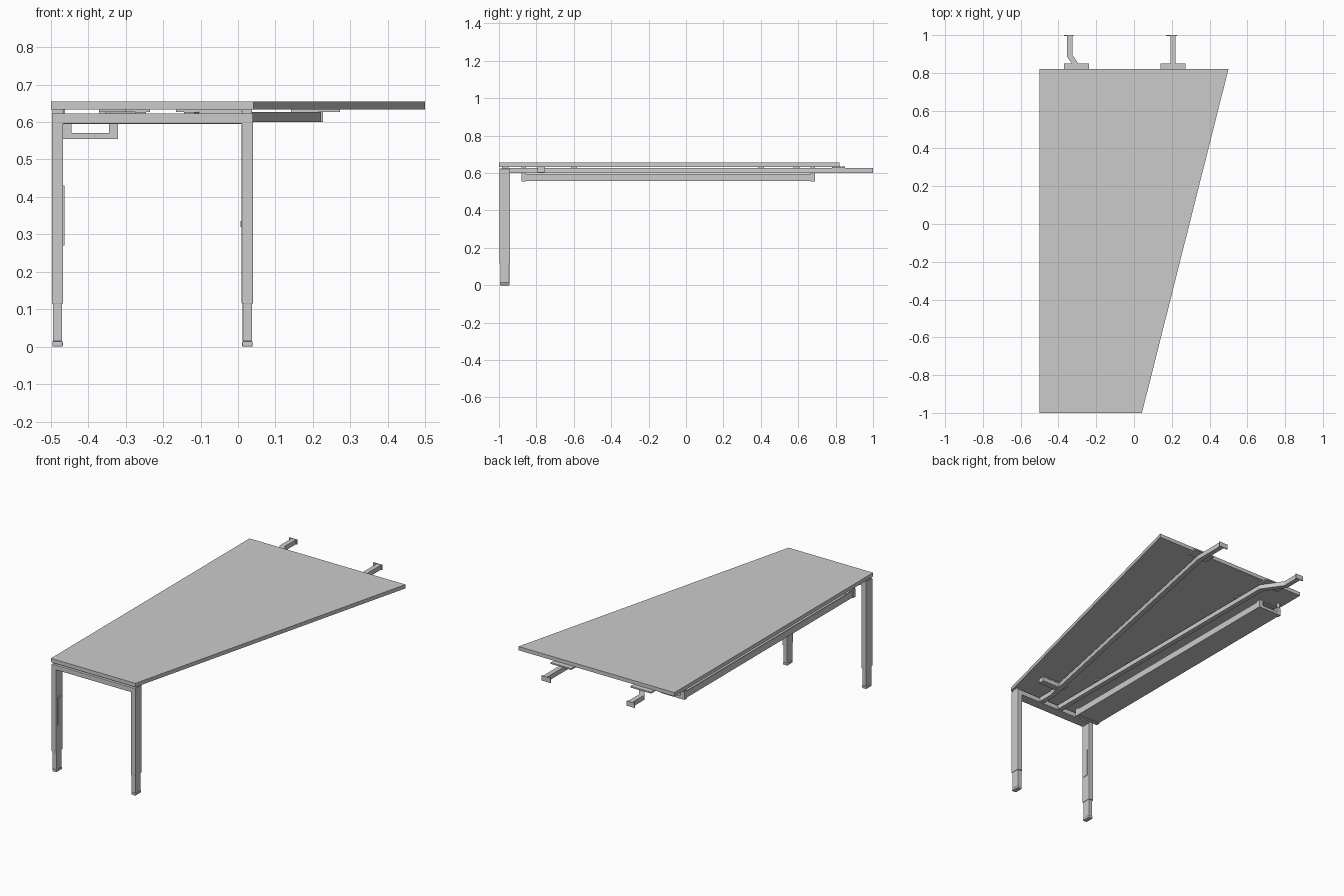
import bpy, bmesh
from mathutils import Vector

if "Cube" in bpy.data.objects:
    bpy.data.objects.remove(bpy.data.objects["Cube"])


def finish(bm, name, bevel=0):
    bmesh.ops.recalc_face_normals(bm, faces=bm.faces)
    me = bpy.data.meshes.new(name)
    bm.to_mesh(me)
    bm.free()
    ob = bpy.data.objects.new(name, me)
    bpy.context.collection.objects.link(ob)
    if bevel:
        m = ob.modifiers.new("bevel", 'BEVEL')
        m.width, m.segments = bevel, 2
    return ob


def prism(name, points, axis, a, b, bevel=0):
    """Extrude a 2D outline along 'y' (points are x,z) or 'z' (points are x,y)."""
    bm = bmesh.new()
    co = [(p, a, q) if axis == 'y' else (p, q, a) for p, q in points]
    f = bm.faces.new([bm.verts.new(c) for c in co])
    r = bmesh.ops.extrude_face_region(bm, geom=[f])
    vs = [v for v in r['geom'] if isinstance(v, bmesh.types.BMVert)]
    d = (0, b - a, 0) if axis == 'y' else (0, 0, b - a)
    bmesh.ops.translate(bm, verts=vs, vec=d)
    return finish(bm, name, bevel)


def box(name, x0, x1, y0, y1, z0, z1, bevel=0):
    return prism(name, [(x0, y0), (x1, y0), (x1, y1), (x0, y1)], 'z', z0, z1, bevel)


def rail(name, path, width, z0, z1):
    """Bar of constant width along a flat path with mitred bends."""
    pts = [Vector(p) for p in path]
    dirs = [(q - p).normalized() for p, q in zip(pts, pts[1:])]
    left, right = [], []
    for i, p in enumerate(pts):
        d0, d1 = dirs[max(i - 1, 0)], dirs[min(i, len(dirs) - 1)]
        n0, n1 = Vector((-d0.y, d0.x)), Vector((-d1.y, d1.x))
        m = (n0 + n1).normalized()
        m *= width / 2 / m.dot(n0)
        left.append(tuple(p + m))
        right.append(tuple(p - m))
    return prism(name, left + right[::-1], 'z', z0, z1)


# Tapered tabletop
prism("tabletop", [(-.5, -1), (.042, -1), (.5, .82), (-.5, .82)], 'z', .633, .655)

# Front leg frame, one inverted U
prism("leg_frame", [(-.497, .115), (-.467, .115), (-.467, .595), (.01, .595),
                    (.01, .115), (.04, .115), (.04, .623), (-.497, .623)],
      'y', -.998, -.94, .002)

# Telescopic feet, glides and inner clips
for side, x in (("left", -.482), ("right", .025)):
    box(f"{side}_inner_leg", x - .0125, x + .0125, -.993, -.945, .014, .13, .002)
    box(f"{side}_glide", x - .014, x + .014, -.995, -.943, 0, .014, .003)
    box(f"{side}_frame_spacer", x - .013, x + .013, -.985, -.95, .62, .634)
box("left_cable_clip", -.468, -.464, -.985, -.953, .27, .43)
box("right_leg_lock", .007, .011, -.98, -.96, .32, .335)

# Long support rails with bends
rail("left_rail", [(-.26, -.945), (-.26, .775), (-.34, .89), (-.34, .998)], .028, .6, .627)
rail("right_rail", [(-.13, -.945), (-.13, -.85), (.207, .81), (.207, .998)], .028, .6, .627)
rail("side_arm", [(-.13, -.775), (.015, -.775)], .036, .602, .628)

# Rail end flanges and rear mounting plates
for side, x0, x1, px in (("left", -.37, -.32, -.305), ("right", .17, .227, .207)):
    box(f"{side}_rail_end", x0, x1, .994, 1, .6, .628)
    box(f"{side}_rear_plate", px - .066, px + .066, .78, .85, .626, .634)

# Small mounting plates between rails and top
box("arm_plate", -.165, .01, -.795, -.755, .627, .634)
for i, y in enumerate((-.6, .4, .59)):
    box(f"rail_plate_{i + 1}", -.3, -.235, y - .016, y + .016, .626, .634)

# Cable tray: U channel with hollow end frames and hangers
x0, x1, t = -.468, -.322, .006
prism("cable_tray", [(x0, .557), (x1, .557), (x1, .595), (x1 - t, .595),
                     (x1 - t, .563), (x0 + t, .563), (x0 + t, .595), (x0, .595)],
      'y', -.86, .67)
for side, y in (("front", -.868), ("rear", .677)):
    w = .023
    prism(f"{side}_tray_bracket", [(x0 - .004, .555), (x1 + .002, .555), (x1 + .002, .6),
                                   (x1 - w, .6), (x1 - w, .571), (x0 + w, .571),
                                   (x0 + w, .6), (x0 - .004, .6)], 'y', y - .012, y + .012)
    box(f"{side}_tray_hanger", x0, x1, y - .012, y + .012, .595, .601)
    box(f"{side}_hanger_post", x0, x0 + .006, y - .012, y + .012, .598, .634)
